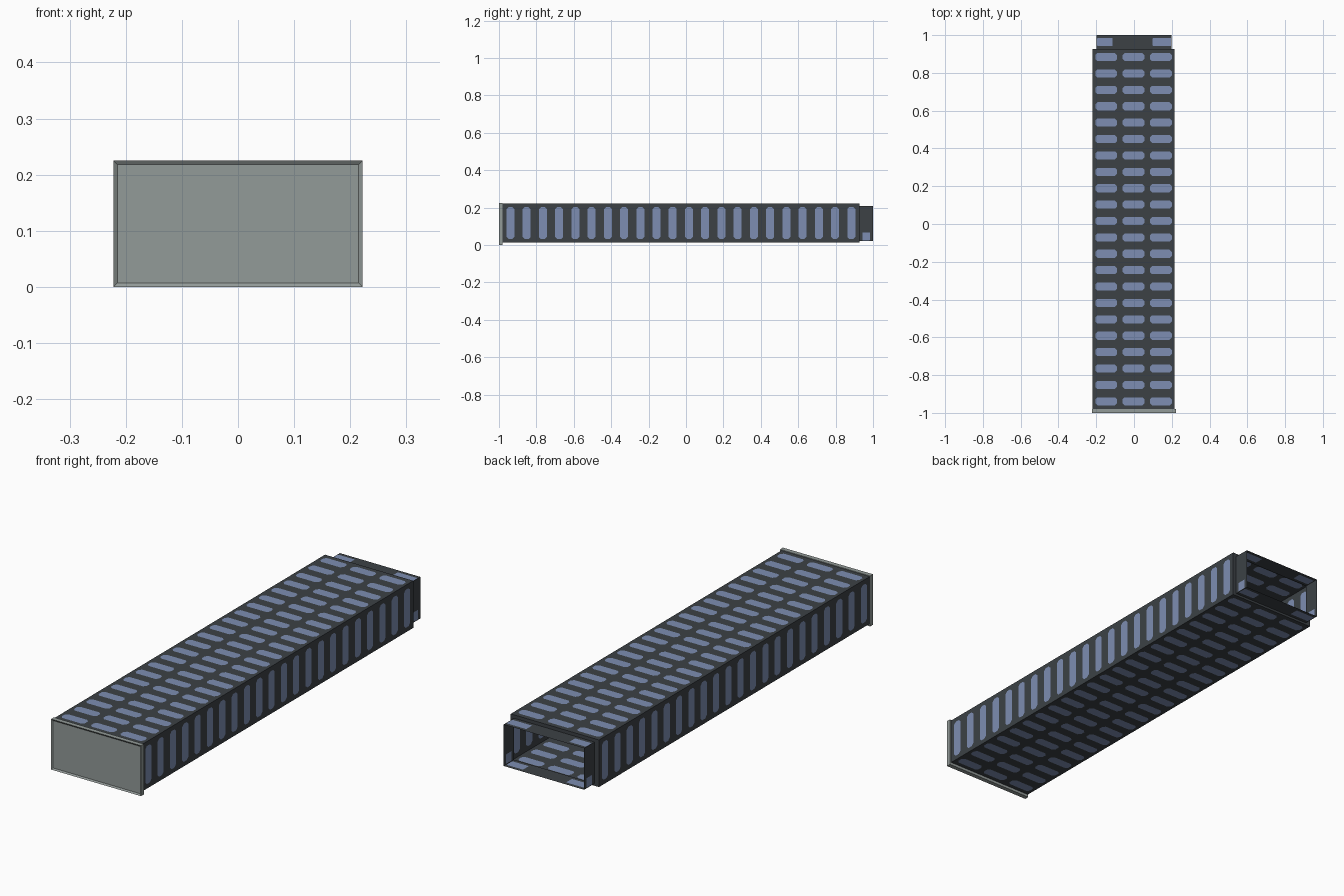
import bpy, bmesh
from mathutils import Vector

if "Cube" in bpy.data.objects:
    bpy.data.objects.remove(bpy.data.objects["Cube"])


def material(name, rgb):
    m = bpy.data.materials.new(name)
    m.diffuse_color = (*rgb, 1)
    m.use_nodes = True
    m.node_tree.nodes["Principled BSDF"].inputs["Base Color"].default_value = m.diffuse_color
    return m


DARK = material("charcoal wall", (0.045, 0.053, 0.06))
BLUE = material("blue window", (0.205, 0.27, 0.445))
GREY = material("grey roof", (0.29, 0.325, 0.315))


def finish(name, bm, mats):
    bmesh.ops.remove_doubles(bm, verts=bm.verts, dist=0.0002)
    me = bpy.data.meshes.new(name)
    bm.to_mesh(me)
    bm.free()
    for m in mats:
        me.materials.append(m)
    ob = bpy.data.objects.new(name, me)
    bpy.context.collection.objects.link(ob)
    return ob


def corners(x0, x1, z0, z1):
    return [(x0, z0), (x1, z0), (x1, z1), (x0, z1)]


def cell(bm, a, b, y0, y1, slot=None):
    """One wall panel from a to b (x, z points); slot = (margin along, margin y, corner cut)."""
    a, b = Vector((a[0], 0, a[1])), Vector((b[0], 0, b[1]))
    length, d = (b - a).length, (b - a).normalized()

    def v(u, y):
        p = a + d * u
        return bm.verts.new((p.x, y, p.z))

    # order chosen so the normals point out of the tube
    outer = [v(0, y0), v(0, y1), v(length, y1), v(length, y0)]
    if slot is None:
        bm.faces.new(outer)
        return
    mu, my, c = slot
    u0, u1, s0, s1 = mu, length - mu, y0 + my, y1 - my
    o = [v(u0 + c, s0), v(u0, s0 + c), v(u0, s1 - c), v(u0 + c, s1),
         v(u1 - c, s1), v(u1, s1 - c), v(u1, s0 + c), v(u1 - c, s0)]
    bm.faces.new(o).material_index = 1
    for k in range(4):
        n = (k + 1) % 4
        bm.faces.new((outer[k], o[2 * k + 1], o[2 * k]))
        bm.faces.new((outer[k], outer[n], o[2 * n], o[2 * k + 1]))


def lerp(a, b, t):
    return (a[0] + (b[0] - a[0]) * t, a[1] + (b[1] - a[1]) * t)


BODY = corners(-0.22, 0.215, 0.012, 0.222)
BASE = corners(-0.198, 0.199, 0.022, 0.207)
Y_ROOF, Y_STEP, ROWS = -0.982, 0.927, 22

# main tube: rows of windows, three across the wide walls, one on the narrow ones
bm = bmesh.new()
step = (Y_STEP - Y_ROOF) / ROWS
for side in range(4):
    a, b = BODY[side], BODY[(side + 1) % 4]
    cols = 3 if side % 2 == 0 else 1
    margin = 0.015 if cols == 3 else 0.02
    for r in range(ROWS):
        y = Y_ROOF + r * step
        for c in range(cols):
            cell(bm, lerp(a, b, c / cols), lerp(a, b, (c + 1) / cols),
                 y, y + step, (margin, 0.022, 0.011))

# step ring joining the tube to the narrower end
for k in range(4):
    n = (k + 1) % 4
    pts = [BODY[k], BASE[k], BASE[n], BODY[n]]
    bm.faces.new([bm.verts.new((x, Y_STEP, z)) for x, z in pts])
finish("window_tube", bm, [DARK, BLUE])

# narrow open end with corner windows
bm = bmesh.new()
wide = [(0, 0.26, True), (0.26, 0.78, False), (0.78, 1, True)]
tall = [(0, 0.26, True), (0.26, 1, False)]
for side in range(4):
    a, b = BASE[side], BASE[(side + 1) % 4]
    parts = wide if side % 2 == 0 else tall
    if side == 3:
        parts = [(1 - t1, 1 - t0, w) for t0, t1, w in tall]
    for t0, t1, window in parts:
        cell(bm, lerp(a, b, t0), lerp(a, b, t1), Y_STEP, 1.0,
             (0.003, 0.016, 0.002) if window else None)
finish("narrow_end", bm, [DARK, BLUE])

# roof cap with a slightly recessed panel
bm = bmesh.new()
bmesh.ops.create_cube(bm, size=1)
for v in bm.verts:
    v.co = (v.co.x * 0.444, -0.99 + v.co.y * 0.02, 0.1125 + v.co.z * 0.225)
bm.normal_update()
front = [f for f in bm.faces if f.normal.y < -0.9]
bmesh.ops.inset_region(bm, faces=front, thickness=0.01, depth=-0.005)
finish("roof_cap", bm, [GREY])
